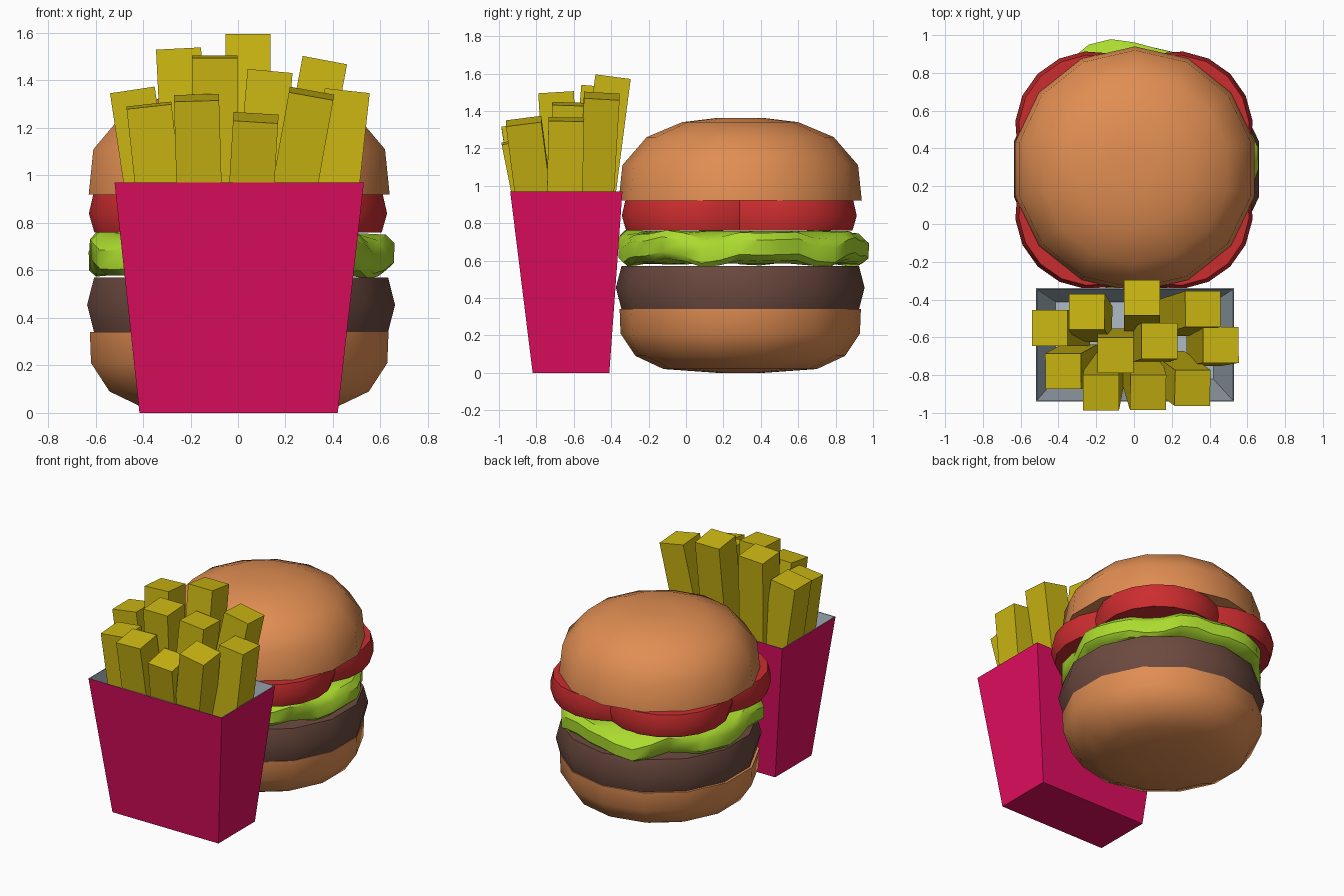
import bpy, bmesh, math
from mathutils import Vector, Matrix

if "Cube" in bpy.data.objects:
    bpy.data.objects.remove(bpy.data.objects["Cube"])

def material(name, rgb):
    m = bpy.data.materials.new(name)
    m.diffuse_color = (*rgb, 1)
    m.use_nodes = True
    m.node_tree.nodes["Principled BSDF"].inputs["Base Color"].default_value = m.diffuse_color
    return m

BUN = material("toasted bun", (0.75, 0.27, 0.085))
MEAT = material("meat brown", (0.15, 0.068, 0.05))
GREEN = material("lettuce green", (0.41, 0.71, 0.028))
RED = material("tomato red", (0.60, 0.026, 0.028))
PINK = material("carton magenta", (0.75, 0.004, 0.115))
GREY = material("carton lining grey", (0.42, 0.50, 0.56))
GOLD = material("fry yellow", (0.60, 0.47, 0.006))

def finish(name, bm, mats, angle=None):
    me = bpy.data.meshes.new(name)
    bm.to_mesh(me)
    bm.free()
    ob = bpy.data.objects.new(name, me)
    bpy.context.collection.objects.link(ob)
    for m in mats:
        me.materials.append(m)
    if angle:
        bpy.ops.object.select_all(action='DESELECT')
        ob.select_set(True)
        bpy.context.view_layer.objects.active = ob
        bpy.ops.object.shade_smooth_by_angle(angle=math.radians(angle))
    return ob

def loft(bm, rings):
    """Closed skin through rings of points, bottom to top."""
    vr = [[bm.verts.new(p) for p in ring] for ring in rings]
    n = len(vr[0])
    for a, b in zip(vr, vr[1:]):
        for i in range(n):
            j = (i + 1) % n
            bm.faces.new((a[i], a[j], b[j], b[i]))
    bm.faces.new(vr[0][::-1])
    bm.faces.new(vr[-1])

def layer(name, profile, mat, sides=14, cx=0.005, cy=0.29, shape=None, angle=45):
    """Round burger layer; shape(theta, r, z) may bend the outline."""
    bm = bmesh.new()
    rings = []
    for r, z in profile:
        ring = []
        for i in range(sides):
            t = math.pi / 2 + math.tau * i / sides
            rr, zz = shape(t, r, z) if shape else (r, z)
            ring.append((cx + rr * math.cos(t), cy + rr * math.sin(t), zz))
        rings.append(ring)
    loft(bm, rings)
    return finish(name, bm, [mat], angle)

# buns and patty
layer("bottom_bun", [(0.13, 0), (0.41, 0.02), (0.56, 0.09), (0.64, 0.21), (0.645, 0.34)], BUN)
layer("patty", [(0.635, 0.34), (0.665, 0.455), (0.635, 0.57)], MEAT, cx=0.013)
layer("top_bun", [(0.65, 0.92), (0.63, 1.11), (0.50, 1.26), (0.31, 1.34), (0.12, 1.363)], BUN)

# tomato: outline of four overlapping slices set on the diagonals
def slices(t, r, z):
    d, rad = 0.22 * math.sqrt(2), 0.41
    a = (t % (math.pi / 2)) - math.pi / 4
    return d * math.cos(a) + math.sqrt(rad**2 - (d * math.sin(a))**2) + r, z

layer("tomato", [(-0.025, 0.76), (0, 0.84), (-0.02, 0.92)], RED, sides=32, cx=0, cy=0.285, shape=slices)

# lettuce: frilled edge, longer at the back
def frill(t, r, z):
    w = max(0, (r - 0.5) / 0.14)
    out = 0.02 * math.sin(7 * t + 1) + 0.012 * math.sin(4 * t)
    back = 0.04 * max(0, math.sin(t)) ** 6
    drop = 0.022 * math.sin(6 * t) + 0.015 * math.sin(11 * t + 2)
    return r + w * (out + back), max(0.562, z + min(w, 1) * drop)

layer("lettuce", [(0.50, 0.585), (0.61, 0.59), (0.64, 0.62), (0.642, 0.70), (0.61, 0.74), (0.5, 0.757)],
      GREEN, sides=36, cx=0, cy=0.29, shape=frill, angle=40)

# fries carton: open tapered box with a grey lining
def rect(f, z, inset=0):
    lo = [(-0.415, -0.82), (0.42, -0.41)]
    hi = [(-0.52, -0.94), (0.53, -0.34)]
    (x0, y0), (x1, y1) = [[a + (b - a) * f for a, b in zip(p, q)] for p, q in zip(lo, hi)]
    x0, y0, x1, y1 = x0 + inset, y0 + inset, x1 - inset, y1 - inset
    return [(x0, y0, z), (x1, y0, z), (x1, y1, z), (x0, y1, z)]

bm = bmesh.new()
loft(bm, [rect(0, 0), rect(1, 0.97), rect(1, 0.97, 0.006), rect(0.06, 0.06, 0.006)])
bm.faces.ensure_lookup_table()
for f in bm.faces:
    f.material_index = 0
for i in (4, 5, 6, 7, 8, 9, 10, 11, 13):   # rim, inner walls and floor
    bm.faces[i].material_index = 1
finish("fries_carton", bm, [PINK, GREY])

# fries: top centre and lean (dx/dz, dy/dz)
FRIES = [
    (-0.445, -0.55, 1.36, -0.15, 0.00), (-0.25, -0.465, 1.527, -0.05, 0.08),
    (0.042, -0.39, 1.583, 0.00, 0.13), (0.365, -0.45, 1.48, 0.19, 0.06),
    (0.46, -0.64, 1.355, 0.11, 0.02), (0.135, -0.62, 1.437, 0.09, 0.03),
    (-0.098, -0.695, 1.50, 0.00, -0.06), (-0.375, -0.78, 1.295, -0.11, -0.06),
    (-0.175, -0.893, 1.327, -0.03, -0.15), (0.075, -0.892, 1.243, 0.06, -0.2),
    (0.31, -0.868, 1.345, 0.18, -0.13),
]
for k, (x, y, z, lx, ly) in enumerate(FRIES):
    axis = Vector((lx, ly, 1)).normalized()
    side = Vector((1, 0, -lx)).normalized()
    rot = Matrix((side, axis.cross(side), axis)).transposed().to_4x4()
    bm = bmesh.new()
    bmesh.ops.create_cube(bm, size=1)
    bm.transform(Matrix.Translation((x, y, z)) @ rot @ Matrix.Diagonal((0.19, 0.19, 0.8, 1))
                 @ Matrix.Translation((0, 0, -0.5)))
    finish(f"fry_{k + 1}", bm, [GOLD])
